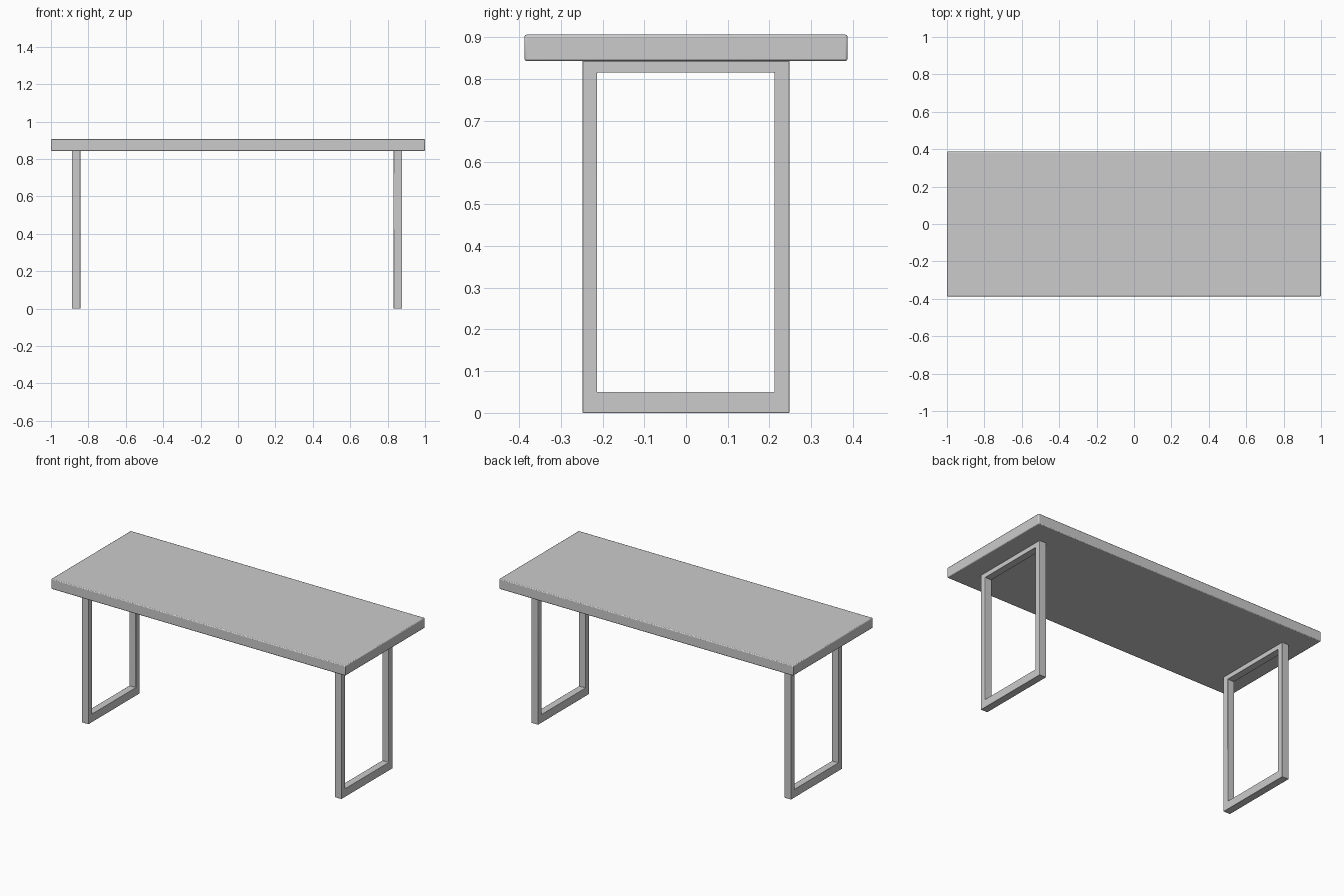
import bpy, bmesh

if "Cube" in bpy.data.objects:
    bpy.data.objects.remove(bpy.data.objects["Cube"])

TOP_Z, UNDER_Z = 0.906, 0.843


def finish(bm, name, bevel):
    bmesh.ops.recalc_face_normals(bm, faces=bm.faces)
    mesh = bpy.data.meshes.new(name)
    bm.to_mesh(mesh)
    bm.free()
    obj = bpy.data.objects.new(name, mesh)
    bpy.context.collection.objects.link(obj)
    mod = obj.modifiers.new("soft_edges", 'BEVEL')
    mod.width = bevel
    mod.segments = 2
    mod.limit_method = 'ANGLE'
    bpy.context.view_layer.objects.active = obj
    obj.select_set(True)
    bpy.ops.object.shade_smooth_by_angle()
    obj.select_set(False)
    return obj


def rect(bm, x, y0, y1, z0, z1):
    return [bm.verts.new((x, y, z)) for y, z in
            ((y0, z0), (y1, z0), (y1, z1), (y0, z1))]


def leg_frame(name, x0, x1):
    # Closed rectangular loop: outer and inner outlines joined, then extruded
    bm = bmesh.new()
    outer = rect(bm, x0, -0.248, 0.248, 0.0, UNDER_Z)
    inner = rect(bm, x0, -0.213, 0.212, 0.05, 0.815)
    faces = []
    for i in range(4):
        j = (i + 1) % 4
        faces.append(bm.faces.new((outer[i], outer[j], inner[j], inner[i])))
    ext = bmesh.ops.extrude_face_region(bm, geom=faces, use_keep_orig=True)
    moved = [g for g in ext["geom"] if isinstance(g, bmesh.types.BMVert)]
    bmesh.ops.translate(bm, verts=moved, vec=(x1 - x0, 0, 0))
    return finish(bm, name, 0.0015)


# Table top slab with slightly softened edges
bm = bmesh.new()
bmesh.ops.create_cube(bm, size=1.0)
bmesh.ops.scale(bm, verts=bm.verts, vec=(2.0, 0.774, TOP_Z - UNDER_Z))
bmesh.ops.translate(bm, verts=bm.verts, vec=(0, 0, (TOP_Z + UNDER_Z) / 2))
finish(bm, "table_top", 0.005)

# Leg frames at each end
leg_frame("left_leg_frame", -0.888, -0.843)
leg_frame("right_leg_frame", 0.832, 0.877)
